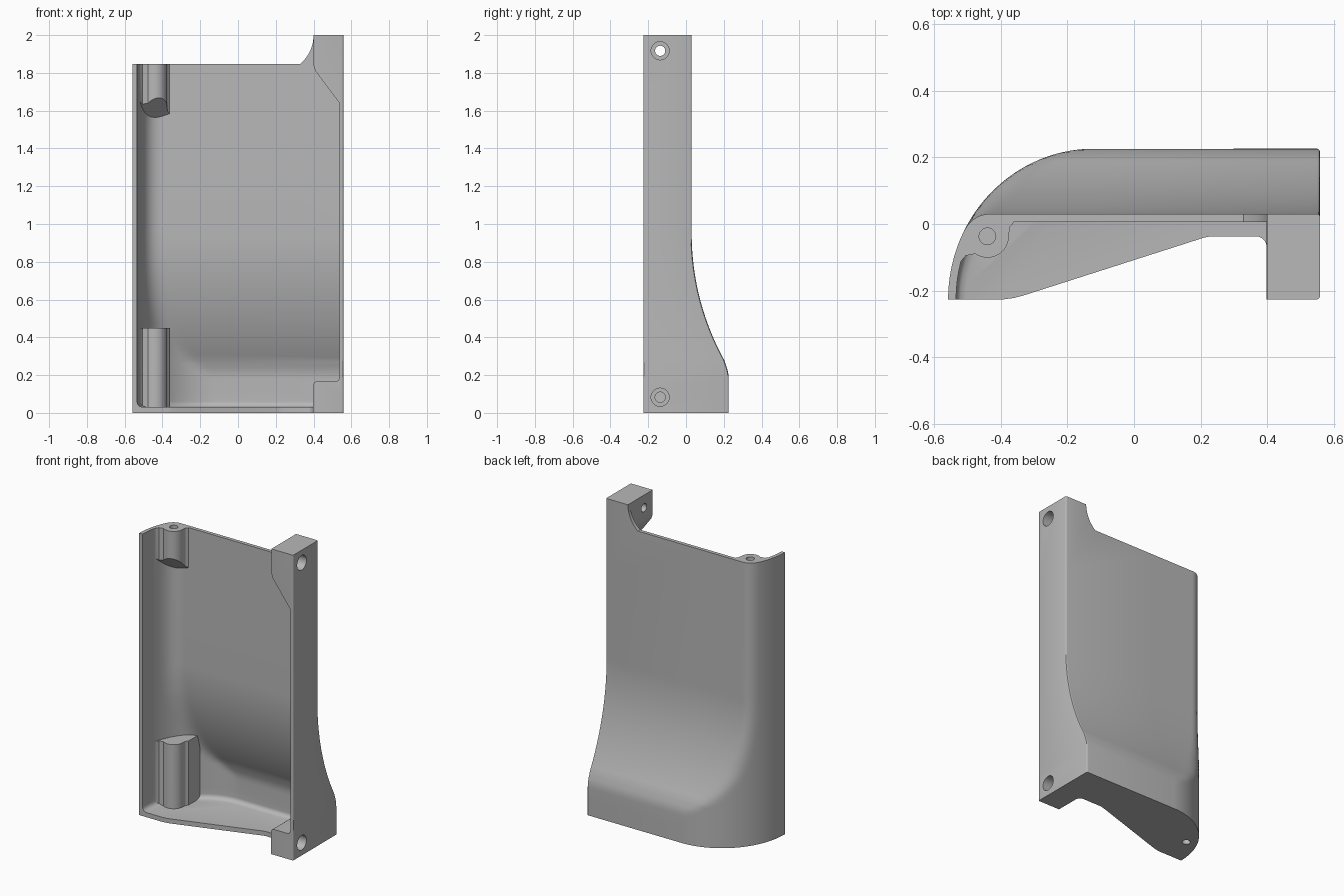
import bpy, bmesh, math
from mathutils import Vector

cube = bpy.data.objects.get("Cube")
if cube:
    bpy.data.objects.remove(cube, do_unlink=True)

grey = bpy.data.materials.new("plain_grey")
grey.use_nodes = True
grey.diffuse_color = (0.48, 0.48, 0.48, 1)
grey.node_tree.nodes["Principled BSDF"].inputs["Base Color"].default_value = (0.48, 0.48, 0.48, 1)

FRONT, BACK, RIGHT, ARC_X = -0.226, 0.226, 0.558, -0.12
FLOOR, TOP, SLIM = 0.03, 2.0, 0.03


def make_object(name, bm):
    bmesh.ops.recalc_face_normals(bm, faces=bm.faces)
    mesh = bpy.data.meshes.new(name)
    bm.to_mesh(mesh)
    bm.free()
    mesh.materials.append(grey)
    obj = bpy.data.objects.new(name, mesh)
    bpy.context.collection.objects.link(obj)
    return obj


def loft(name, rings):
    """Skin a stack of equal closed rings and cap both ends."""
    bm = bmesh.new()
    rows = [[bm.verts.new(p) for p in ring] for ring in rings]
    n = len(rows[0])
    for low, high in zip(rows, rows[1:]):
        for i in range(n):
            j = (i + 1) % n
            bm.faces.new((low[i], low[j], high[j], high[i]))
    bm.faces.new(rows[0])
    bm.faces.new(rows[-1])
    bmesh.ops.triangulate(bm, faces=bm.faces)
    return make_object(name, bm)


def prism(name, points, axis, start, end):
    """Extrude a 2D outline along an axis."""
    place = {"x": lambda a, b, t: (t, a, b),
             "y": lambda a, b, t: (a, t, b),
             "z": lambda a, b, t: (a, b, t)}[axis]
    return loft(name, [[place(a, b, t) for a, b in points] for t in (start, end)])


def circle(cx, cy, r, first=0, last=360, steps=32):
    pts = []
    for i in range(steps + (last - first < 360)):
        a = math.radians(first + (last - first) * i / steps)
        pts.append((cx + r * math.cos(a), cy + r * math.sin(a)))
    return pts


def combine(target, cutter, operation="DIFFERENCE"):
    mod = target.modifiers.new("cut", "BOOLEAN")
    mod.operation, mod.solver, mod.object = operation, "EXACT", cutter
    bpy.context.view_layer.objects.active = target
    bpy.ops.object.modifier_apply(modifier=mod.name)
    bpy.data.objects.remove(cutter, do_unlink=True)


def back_line(z):
    """Back surface: straight foot, flared sweep, slim upper part."""
    if z < 0.18:
        return BACK
    if z < 0.28:
        return BACK - 2.7 * (z - 0.18) ** 2
    if z < 0.95:
        return SLIM + 1.39 - math.sqrt(1.39 ** 2 - (0.95 - z) ** 2)
    return SLIM


def soft_min(a, b, k):
    h = max(k - abs(a - b), 0) / k
    return min(a, b) - h * h * k / 4


def section(z, inset, soft, ending):
    """Plan outline: rounded left wall blended into the back wall."""
    rx, ry, yb = RIGHT + ARC_X - inset, BACK - FRONT - inset, back_line(z) - inset
    k = min(soft, (BACK - back_line(z)) * 0.5) + 0.001
    pts = []
    for i in range(49):
        a = math.pi / 2 * i / 48
        pts.append((ARC_X - rx * math.cos(a), soft_min(FRONT + ry * math.sin(a), yb, k), z))
    return pts + [(x, y, z) for x, y in ending(yb)]


# Outer body, with the two right-hand edges slightly rounded
def outer_end(yb):
    r = 0.008
    return (circle(RIGHT - r, yb - r, r, 90, 0, 3)
            + circle(RIGHT - r, FRONT + r, r, 0, -90, 3))


heights = [0, 0.1, 0.18] + [0.18 + 0.02 * i for i in range(1, 6)]
sweep = [0.28 + 0.67 * i / 24 for i in range(1, 25)]
shell = loft("cover_shell", [section(z, 0, 0.06, outer_end) for z in heights + sweep + [1.5, TOP]])

# Lowered top edge that sweeps up into the upper mounting block
top_edge = [(-1, 1.847)] + circle(0.2, TOP, 0.2, -50, 0, 12) + [(0.4, 2.2), (-1, 2.2)]
combine(shell, prism("top_cutter", top_edge, "y", -1, 1))


# Hollow interior, rounded where it meets the floor
def inner_end(yb):
    return [(1, yb), (1, -0.5), (ARC_X - RIGHT - ARC_X + 0.024, -0.5)]


rings = []
for i in range(7):
    u = 1 - i / 6
    inset = 0.024 + 0.03 * (1 - math.sqrt(1 - u * u))
    rings.append(section(FLOOR + 0.03 * i / 6, inset, 0.09, inner_end))
rings += [section(z, 0.024, 0.09, inner_end) for z in heights[1:] + sweep + [1.5, 2.2]]
hollow = loft("hollow_cutter", rings)

# Inner outline leaves the side wall and both mounting blocks solid
inside = [(-1, -0.1), (0.398, -0.1), (0.398, 0.145)] + circle(0.418, 0.147, 0.02, 180, 90, 4)
inside += circle(0.517, 0.187, 0.02, -90, 0, 4)
inside += [(0.537, 1.64), (0.41, 1.81), (0.4, 1.84), (0.4, 2.3), (-1, 2.3)]
combine(hollow, prism("inside_limit", inside, "y", -1, 1), "INTERSECT")

# Screw bosses standing against the rounded left wall
BX, BY, BR = -0.44, -0.037, 0.064
boss = [(-0.7, 0.4), (-0.7, -0.16), (-0.531, -0.15), (-0.522, -0.115), (-0.505, -0.095)]
boss += circle(BX, BY, BR, 235, 360, 20) + [(-0.373, -0.01), (-0.362, 0.003), (-0.355, 0.4)]
combine(hollow, prism("lower_boss", boss, "z", -0.2, 0.45))
slanted = [(x, y, 1.6 - (y - BY) + 0.35 * (x - BX)) for x, y in boss]
combine(hollow, loft("upper_boss", [slanted, [(x, y, 2.4) for x, y in boss]]))
combine(shell, hollow)

# Floor cut away along a slanted front edge
floor_edge = [(-0.39, -0.5), (-0.39, FRONT), (-0.36, -0.222), (-0.33, -0.214), (0.21, -0.041),
              (0.23, -0.037)] + circle(0.366, -0.069, 0.032, 90, 0, 6) + [(0.398, -0.5)]
combine(shell, prism("floor_cutter", floor_edge, "z", -0.2, 0.1))

# Counterbored side holes through the blocks
for z in (0.083, 1.917):
    combine(shell, prism("bore", circle(-0.137, z, 0.027), "x", 0.3, 0.7))
    combine(shell, prism("counterbore", circle(-0.137, z, 0.048), "x", 0.47, 0.7))

# Blind screw holes in the bosses
for low, high in ((-0.1, 0.25), (1.72, 2.1)):
    combine(shell, prism("screw_hole", circle(BX, BY, 0.025), "z", low, high))

bpy.ops.object.select_all(action="DESELECT")
shell.select_set(True)
bpy.context.view_layer.objects.active = shell
bpy.ops.object.shade_smooth_by_angle(angle=math.radians(30))
